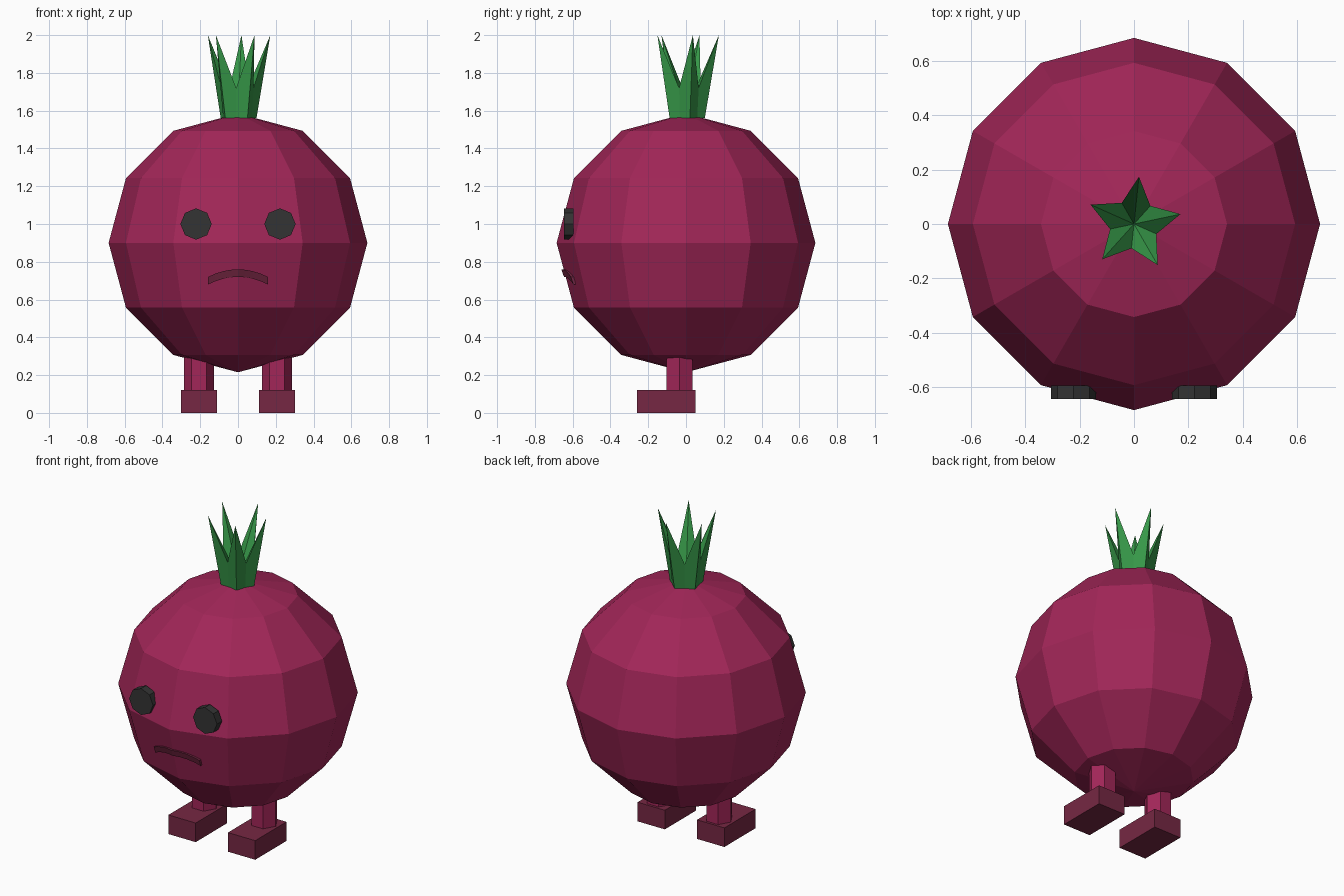
import bpy, bmesh, math
from mathutils import Matrix

if "Cube" in bpy.data.objects:
    bpy.data.objects.remove(bpy.data.objects["Cube"])


def material(name, r, g, b):
    lin = lambda c: ((c / 255 + 0.055) / 1.055) ** 2.4
    m = bpy.data.materials.new(name)
    m.diffuse_color = (lin(r), lin(g), lin(b), 1)
    m.use_nodes = True
    m.node_tree.nodes["Principled BSDF"].inputs["Base Color"].default_value = m.diffuse_color
    return m


BEET = material("beet red", 162, 38, 88)
DARK = material("dark maroon", 118, 39, 67)
GREEN = material("leaf green", 54, 151, 72)
BLACK = material("charcoal", 51, 51, 51)


def finish(name, bm, mat):
    bmesh.ops.recalc_face_normals(bm, faces=bm.faces)
    me = bpy.data.meshes.new(name)
    bm.to_mesh(me)
    bm.free()
    me.materials.append(mat)
    ob = bpy.data.objects.new(name, me)
    bpy.context.collection.objects.link(ob)
    return ob


def prism(name, sides, radius, depth, matrix, mat):
    bm = bmesh.new()
    bmesh.ops.create_cone(bm, cap_ends=True, segments=sides, radius1=radius,
                          radius2=radius, depth=depth, matrix=matrix)
    finish(name, bm, mat)


# Faceted round body
bm = bmesh.new()
bmesh.ops.create_uvsphere(bm, u_segments=12, v_segments=6, radius=0.685,
                          matrix=Matrix.Translation((0, 0, 0.9)))
finish("body", bm, BEET)

# Star-shaped leaf crown: spikes alternate with valleys around a sunken centre
bm = bmesh.new()
base, rim = [], []
for i in range(10):
    a = math.radians(12 + 36 * i)
    r0, r1, z1 = (0.1, 0.175, 2.0) if i % 2 == 0 else (0.08, 0.09, 1.72)
    base.append(bm.verts.new((r0 * math.cos(a), r0 * math.sin(a), 1.56)))
    rim.append(bm.verts.new((r1 * math.cos(a), r1 * math.sin(a), z1)))
centre = bm.verts.new((0, 0, 1.6))
for i in range(10):
    j = (i + 1) % 10
    bm.faces.new((base[i], base[j], rim[j], rim[i]))
    bm.faces.new((rim[i], rim[j], centre))
bm.faces.new(base[::-1])
finish("leaf_crown", bm, GREEN)

# Legs, feet and eyes on both sides
for side, s in (("left", -1), ("right", 1)):
    prism(side + "_leg", 6, 0.08, 0.26,
          Matrix.Translation((s * 0.207, -0.035, 0.23))
          @ Matrix.Rotation(math.pi / 2, 4, 'Z'), BEET)
    bm = bmesh.new()
    bmesh.ops.create_cube(bm, size=1, matrix=Matrix.Translation((s * 0.207, -0.105, 0.06))
                          @ Matrix.Diagonal((0.19, 0.31, 0.12, 1)))
    finish(side + "_foot", bm, DARK)
    prism(side + "_eye", 8, 0.083, 0.05,
          Matrix.Translation((s * 0.222, -0.62, 1.0))
          @ Matrix.Rotation(math.pi / 2, 4, 'X'), BLACK)

# Frowning mouth: a curved bar that follows the body
bm = bmesh.new()
rings = []
for i in range(9):
    t = i / 4 - 1
    x, top, y = 0.158 * t, 0.76 - 0.04 * t * t, -0.66 + 0.05 * abs(t)
    corners = ((y, top), (y + 0.014, top - 0.04), (y + 0.05, top - 0.04), (y + 0.05, top))
    rings.append([bm.verts.new((x, cy, cz)) for cy, cz in corners])
for a, b in zip(rings, rings[1:]):
    for k in range(4):
        n = (k + 1) % 4
        bm.faces.new((a[k], a[n], b[n], b[k]))
bm.faces.new(rings[0])
bm.faces.new(rings[-1][::-1])
finish("mouth", bm, DARK)

# Crisp low-poly shading with leg prisms sitting flat to the front
for ob in bpy.data.objects:
    ob.data.shade_flat()
